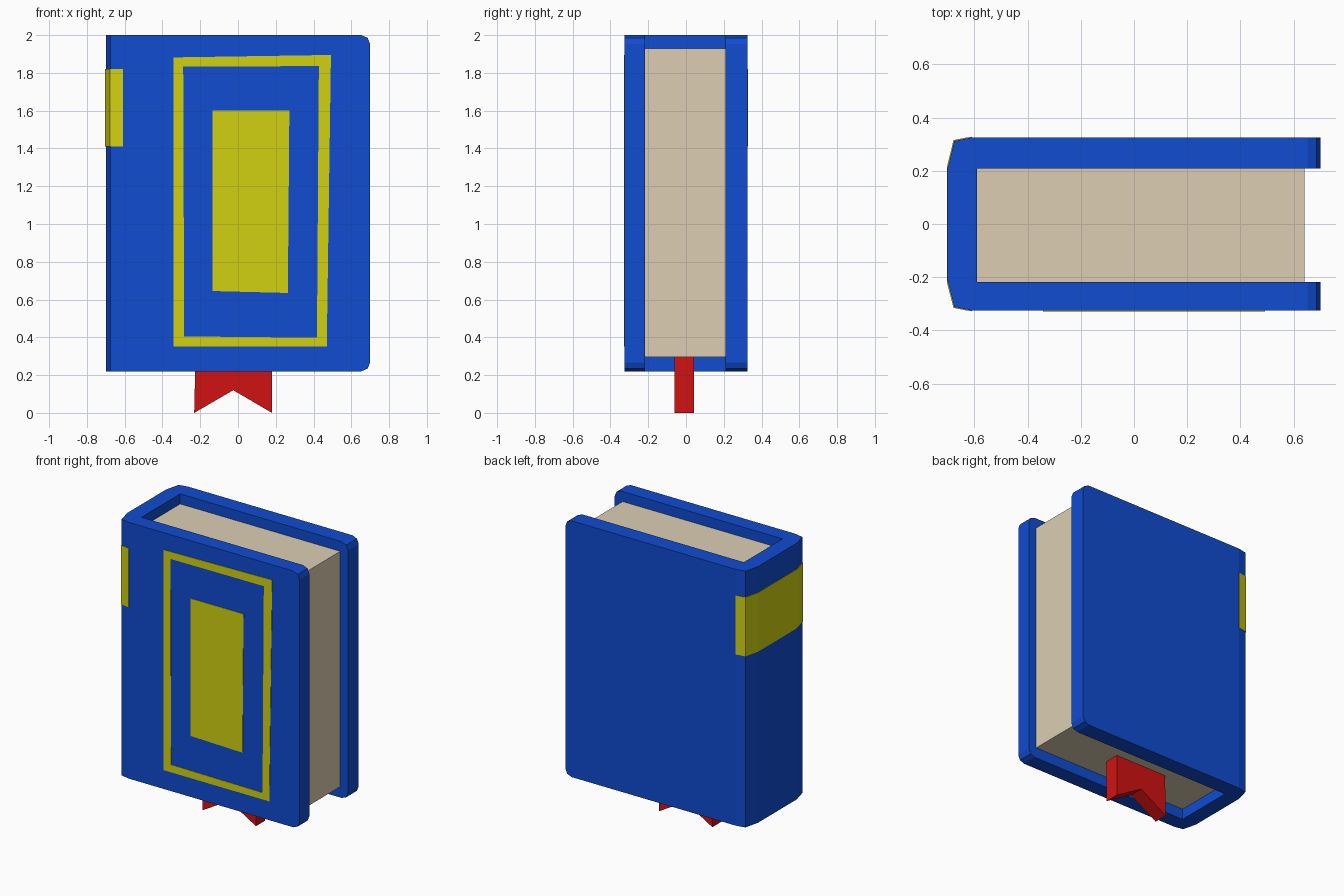
import bpy, bmesh
from mathutils import Vector

if "Cube" in bpy.data.objects:
    bpy.data.objects.remove(bpy.data.objects["Cube"])


def material(name, rgb):
    m = bpy.data.materials.new(name)
    m.diffuse_color = (*rgb, 1.0)
    m.use_nodes = True
    m.node_tree.nodes["Principled BSDF"].inputs["Base Color"].default_value = m.diffuse_color
    return m


BLUE = material("cover blue", (0.005, 0.072, 0.638))
GOLD = material("gold yellow", (0.638, 0.638, 0.006))
PAPER = material("page cream", (0.716, 0.617, 0.451))
RED = material("ribbon red", (0.638, 0.006, 0.006))


def finish(name, bm, mat):
    bmesh.ops.recalc_face_normals(bm, faces=bm.faces)
    me = bpy.data.meshes.new(name)
    bm.to_mesh(me)
    bm.free()
    me.materials.append(mat)
    ob = bpy.data.objects.new(name, me)
    bpy.context.collection.objects.link(ob)
    return ob


def prism(polys, offset):
    """Extrude flat polygons (sharing corners) into one solid."""
    bm = bmesh.new()
    for poly in polys:
        bm.faces.new([bm.verts.new(p) for p in poly])
    bmesh.ops.remove_doubles(bm, verts=bm.verts, dist=1e-5)
    geo = bmesh.ops.extrude_face_region(bm, geom=bm.faces[:], use_keep_orig=True)
    moved = [g for g in geo["geom"] if isinstance(g, bmesh.types.BMVert)]
    bmesh.ops.translate(bm, verts=moved, vec=Vector(offset))
    return bm


def xz(points, y):
    return [(x, y, z) for x, z in points]


# Cover: U-shaped section with a faceted spine, rounded fore-edge corners
spine = [(-0.61, 0.325), (-0.675, 0.312), (-0.70, 0.21),
         (-0.70, -0.215), (-0.675, -0.312), (-0.61, -0.325)]
section = spine + [(0.70, -0.325), (0.70, -0.217), (-0.59, -0.217),
                   (-0.59, 0.208), (0.70, 0.208), (0.70, 0.325)]
bm = prism([[(x, y, 0.22) for x, y in section]], (0, 0, 1.78))
corners = [e for e in bm.edges
           if all(v.co.x > 0.69 for v in e.verts)
           and abs(e.verts[0].co.z - e.verts[1].co.z) < 0.01]
bmesh.ops.bevel(bm, geom=corners, offset=0.048, segments=2, profile=0.5,
                affect='EDGES')
finish("cover", bm, BLUE)

# Page block
pages = [(-0.59, -0.217), (0.64, -0.217), (0.64, 0.208), (-0.59, 0.208)]
finish("pages", prism([[(x, y, 0.295) for x, y in pages]], (0, 0, 1.635)), PAPER)

# Bookmark ribbon with a swallow-tail end
ribbon = [(-0.225, 0.30), (-0.232, 0.0), (-0.025, 0.12), (0.18, 0.0), (0.18, 0.30)]
finish("ribbon", prism([xz(ribbon, -0.06)], (0, 0.102, 0)), RED)

# Slightly uneven gold frame on the front cover
outer = [(-0.342, 1.882), (0.492, 1.895), (0.47, 0.352), (-0.342, 0.352)]
inner = [(-0.29, 1.833), (0.428, 1.836), (0.418, 0.398), (-0.285, 0.405)]
sides = []
for i in range(4):
    j = (i + 1) % 4
    sides.append(xz([outer[i], outer[j], inner[j], inner[i]], -0.324))
finish("front_frame", prism(sides, (0, -0.004, 0)), GOLD)

# Gold panel inside the frame
panel = [(-0.135, 1.60), (0.272, 1.60), (0.264, 0.635), (-0.135, 0.645)]
finish("front_panel", prism([xz(panel, -0.324)], (0, -0.004, 0)), GOLD)

# Gold band wrapped around the spine
skin = [(x - (0.003 if x < -0.62 else 0), y * 1.01) for x, y in spine]
band = [(x, y, 1.41) for x, y in skin + spine[::-1]]
finish("spine_band", prism([band], (0, 0, 0.41)), GOLD)
